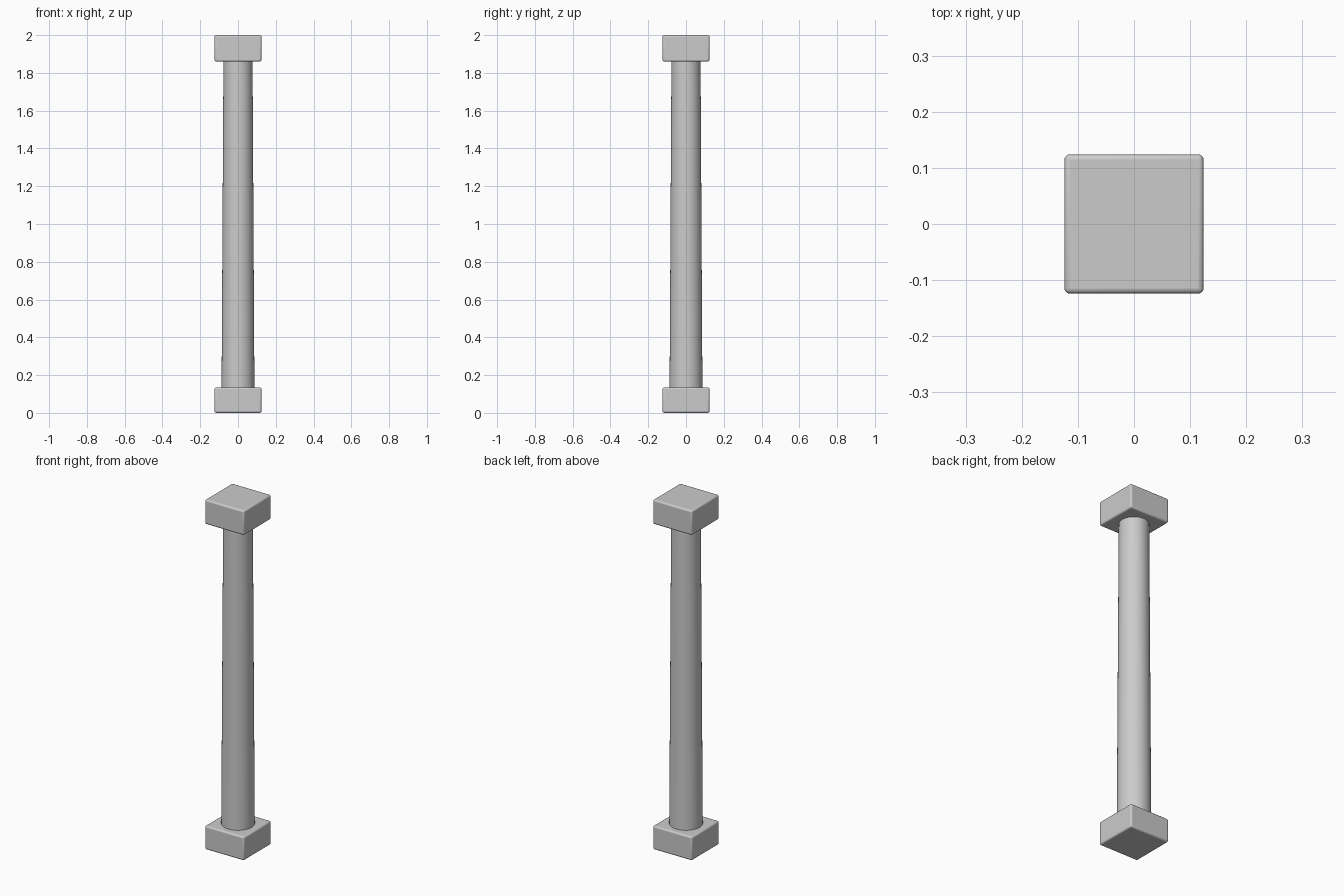
import bpy

if "Cube" in bpy.data.objects:
    bpy.data.objects.remove(bpy.data.objects["Cube"])


def block(name, z0, z1, half=0.124):
    # Square block with softly rounded edges
    bpy.ops.mesh.primitive_cube_add(size=1, location=(0, 0, (z0 + z1) / 2))
    ob = bpy.context.object
    ob.name = name
    ob.scale = (2 * half, 2 * half, z1 - z0)
    bpy.ops.object.transform_apply(location=False, rotation=False, scale=True)
    bev = ob.modifiers.new("rounded_edges", 'BEVEL')
    bev.width = 0.009
    bev.segments = 3
    bpy.ops.object.shade_smooth_by_angle(angle=0.6)
    return ob


# Base and top blocks
block("base_block", 0.0, 0.135)
block("top_block", 1.86, 2.0)

# Tapered round shaft, seated slightly into both blocks
z0, z1 = 0.13, 1.865
bpy.ops.mesh.primitive_cone_add(vertices=64, radius1=0.087, radius2=0.077,
                                depth=z1 - z0, location=(0, 0, (z0 + z1) / 2))
bpy.context.object.name = "shaft"
bpy.ops.object.shade_smooth_by_angle(angle=0.6)
